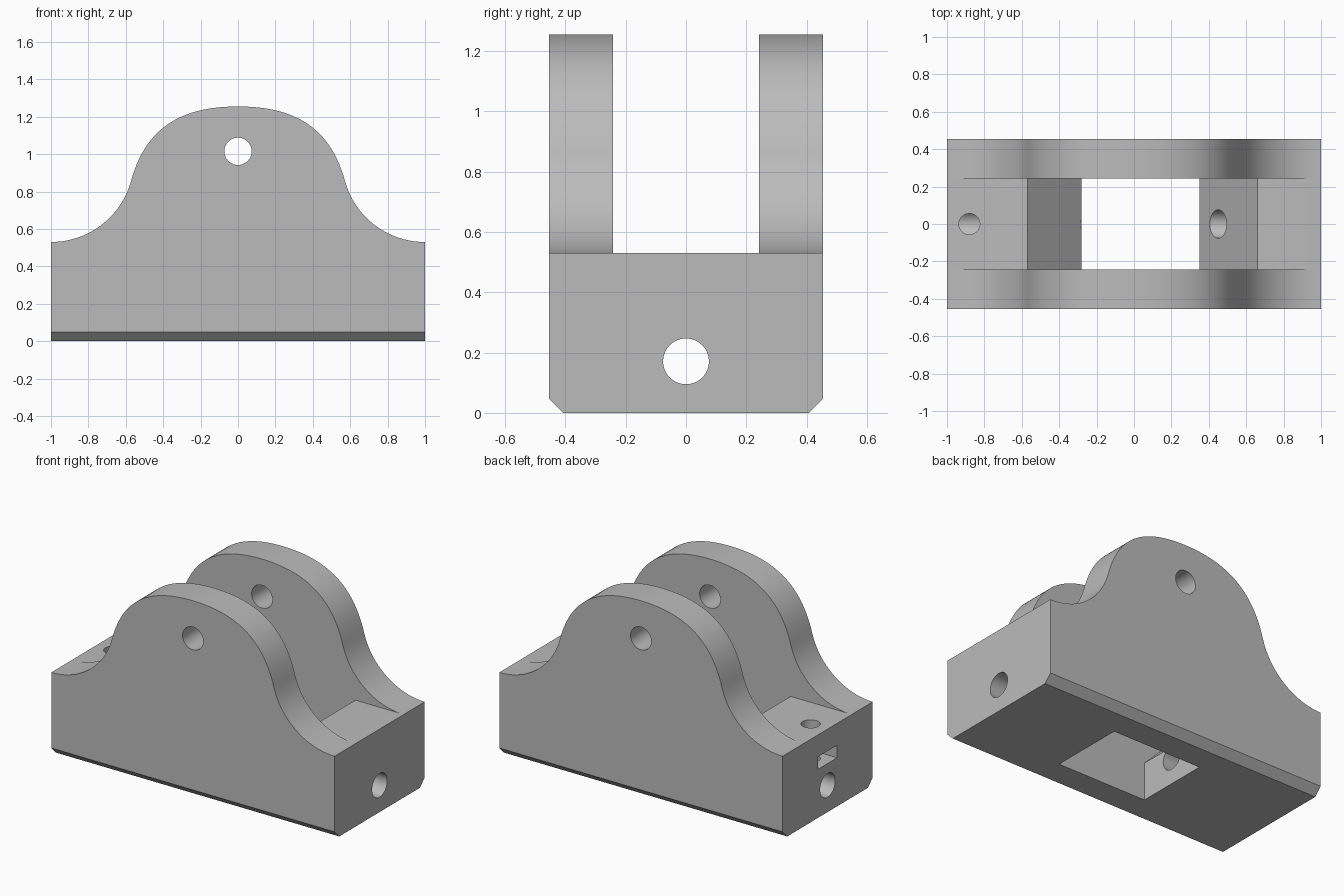
import bpy
import bmesh
import math
from mathutils import Vector, geometry

if "Cube" in bpy.data.objects:
    bpy.data.objects.remove(bpy.data.objects["Cube"])

WIDTH = 0.455    # half depth of the bracket
INNER = 0.242    # half gap between the cheeks
DECK = 0.531     # height of the deck between the cheeks

grey = bpy.data.materials.new("plain_grey")
grey.use_nodes = True
grey.diffuse_color = (0.5, 0.5, 0.5, 1)
grey.node_tree.nodes["Principled BSDF"].inputs["Base Color"].default_value = (0.5, 0.5, 0.5, 1)


def prism(name, outline, half, chamfer=0):
    """Extrude an x-z outline along y, optionally chamfering its long bottom edges."""
    bm = bmesh.new()
    face = bm.faces.new([bm.verts.new((x, -half, z)) for x, z in outline])
    grown = bmesh.ops.extrude_face_region(bm, geom=[face])["geom"]
    moved = [v for v in grown if isinstance(v, bmesh.types.BMVert)]
    bmesh.ops.translate(bm, verts=moved, vec=(0, 2 * half, 0))
    bmesh.ops.recalc_face_normals(bm, faces=bm.faces)
    if chamfer:
        low = [e for e in bm.edges
               if all(v.co.z < 0.001 for v in e.verts)
               and abs(e.verts[0].co.y - e.verts[1].co.y) < 0.001]
        bmesh.ops.bevel(bm, geom=low, offset=chamfer, segments=1,
                        affect='EDGES', profile=0.5)
    mesh = bpy.data.meshes.new(name)
    bm.to_mesh(mesh)
    bm.free()
    obj = bpy.data.objects.new(name, mesh)
    bpy.context.collection.objects.link(obj)
    return obj


def pin(name, radius, length, location, rotation=(0, 0, 0)):
    bpy.ops.mesh.primitive_cylinder_add(vertices=48, radius=radius, depth=length,
                                        location=location, rotation=rotation)
    obj = bpy.context.object
    obj.name = name
    return obj


# Cheek outline: concave foot arc flowing into a rounded crown
R = 0.444
sweep = math.radians(74.5)
foot = [(1 - R * math.sin(sweep * i / 20), 0.53 + R * (1 - math.cos(sweep * i / 20)))
        for i in range(21)]
crown = [(p.x, p.y) for p in geometry.interpolate_bezier(
    Vector(foot[-1]), Vector((0.5, 1.12)), Vector((0.33, 1.255)), Vector((0, 1.255)), 25)]
half_outline = [(1, 0)] + foot + crown[1:]
outline = half_outline + [(-x, z) for x, z in reversed(half_outline[:-1])]
bracket = prism("bracket_body", outline, WIDTH, chamfer=0.048)

# Channel between the cheeks, with the ramped opening through the floor
channel = prism("channel_cutter", [
    (-0.28, -0.1), (0.2915, -0.1), (0.66, DECK), (1.2, DECK), (1.2, 1.5),
    (-1.2, 1.5), (-1.2, DECK), (-0.57, DECK), (-0.28, 0.241)], INNER)

# Nut pocket in the left-hand end
pocket = prism("nut_pocket_cutter",
               [(-1.2, 0.31), (-0.79, 0.31), (-0.79, 0.39), (-1.2, 0.39)], 0.095)

cutters = [
    channel,
    pin("pivot_hole_cutter", 0.073, 2, (0, 0, 1.015), (math.pi / 2, 0, 0)),
    pin("rod_hole_cutter", 0.076, 3, (0, 0, 0.171), (0, math.pi / 2, 0)),
    pin("set_screw_hole_cutter", 0.056, 0.6, (-0.88, 0, 0.47)),
    pocket,
]

# Cut the body and discard the cutters
for cutter in cutters:
    cutter.hide_render = True
    mod = bracket.modifiers.new(cutter.name, 'BOOLEAN')
    mod.operation = 'DIFFERENCE'
    mod.solver = 'EXACT'
    mod.object = cutter
bpy.context.view_layer.update()
graph = bpy.context.evaluated_depsgraph_get()
cut_mesh = bpy.data.meshes.new_from_object(bracket.evaluated_get(graph))
bracket.modifiers.clear()
bracket.data = cut_mesh
for cutter in cutters:
    bpy.data.objects.remove(cutter)

bracket.data.materials.clear()
bracket.data.materials.append(grey)
for poly in bracket.data.polygons:
    poly.material_index = 0

bpy.ops.object.select_all(action='DESELECT')
bracket.select_set(True)
bpy.context.view_layer.objects.active = bracket
bpy.ops.object.shade_smooth_by_angle(angle=math.radians(25))
